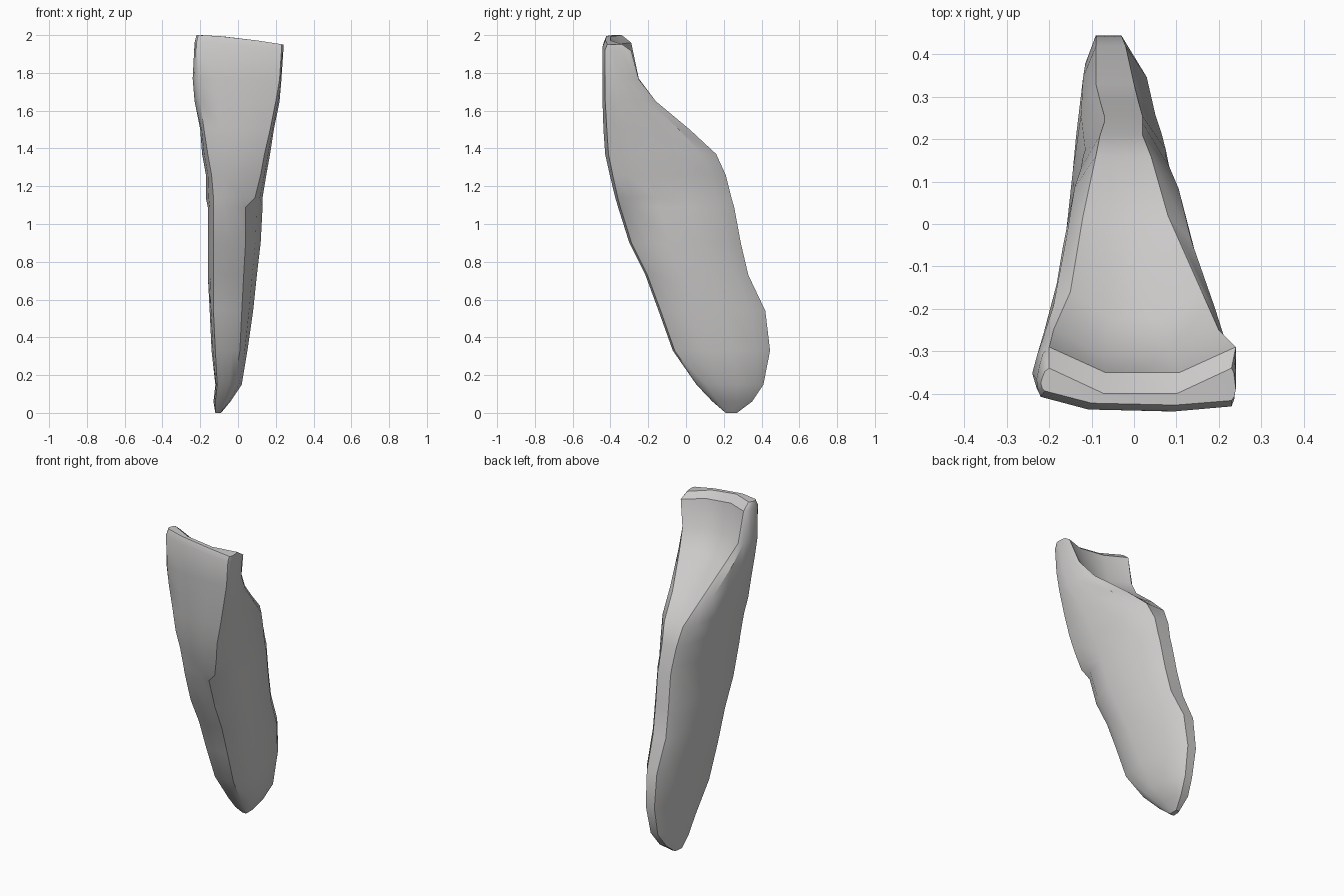
import bpy
import bmesh
import math

cube = bpy.data.objects.get("Cube")
if cube:
    bpy.data.objects.remove(cube, do_unlink=True)


def flat_material(name, colour):
    material = bpy.data.materials.new(name)
    material.use_nodes = True
    material.diffuse_color = colour
    shader = material.node_tree.nodes["Principled BSDF"]
    shader.inputs["Base Color"].default_value = colour
    return material


def mix(a, b, t):
    return a + (b - a) * t


# Cross-sections from crown to root tip, in hundredths:
# height, front y, back y, then right and left x at the front, middle and back
SECTIONS = [
    (200, -43, -34, -21, 23, -22, 24, -20, 23),
    (196, -44.5, -29, -22, 23, -23, 24, -20, 24),
    (177, -44.5, -25, -21, 22, -24, 23, -19, 20),
    (165, -44.5, -16, -20, 20, -23, 22, -15, 16),
    (150, -44, 2, -18, 17, -20, 19, -12, 8),
    (137, -43, 16, -16, 14, -19, 17, -9, 4),
    (126, -40.5, 21, -14, 12, -17, 15, -8, 2),
    (114, -37.5, 24, -13, 9, -17, 13, -7, 2),
    (109, -36, 25.5, -13, 4, -16, 13, -7, 2),
    (90, -30, 29, -13, 4, -16, 12, -8, 1),
    (73, -21.5, 33, -13, 3, -16, 10, -9, 0),
    (54, -14.5, 42, -13, 2, -15, 8, -9, -2),
    (33, -7, 44.5, -12, 1, -14, 5, -9, -3),
    (15, 5.5, 41, -11, -2, -12, 2, -9, -4),
    (6, 14, 35, -12, -6, -13, -4, -11, -6),
    (0, 21, 27, -12, -9, -12, -9, -11, -9),
]


def side_points(front_y, back_y, front_x, middle_x, back_x):
    """One flank of a section, running from the front corner to the back corner."""
    depth = back_y - front_y
    return [
        (front_x, front_y + depth * 0.02),
        (mix(front_x, middle_x, 0.65), front_y + depth * 0.14),
        (middle_x, front_y + depth * 0.36),
        (mix(middle_x, back_x, 0.22), front_y + depth * 0.62),
        (mix(middle_x, back_x, 0.5), front_y + depth * 0.87),
        (back_x, back_y),
    ]


def section_ring(row):
    """Closed outline of one section: bowed front, hollow behind the biting edge."""
    height, front, back, fr, fl, mr, ml, br, bl = (v / 100 for v in row)
    crown = min(1, max(0, (height - 1.1) / 0.4))
    hollow = 0.06 * min(1, max(0, (height - 1.45) / 0.2))
    left = side_points(front + 0.012 * crown, back, fl, ml, bl)
    right = side_points(front + 0.035 * crown, back, fr, mr, br)
    front_mid = [(mix(fr, fl, t), front + 0.01 * crown * (1 - t)) for t in (0.25, 0.7)]
    back_mid = [(mix(bl, br, t), back - hollow) for t in (0.3, 0.7)]
    return [(x, y, height) for x, y in front_mid + left + back_mid + right[::-1]]


# Tooth: loft the sections and close both ends
bm = bmesh.new()
rings = []
for row in SECTIONS:
    ring = []
    for x, y, z in section_ring(row):
        # The biting edge curves down towards the left
        slope = max(0, (x + 0.2) / 0.44) ** 1.5
        ring.append(bm.verts.new((x, y, z - 0.05 * slope * max(0, (z - 1.75) / 0.25))))
    rings.append(ring)

for upper, lower in zip(rings, rings[1:]):
    for i in range(len(upper)):
        j = (i + 1) % len(upper)
        bm.faces.new((upper[i], lower[i], lower[j], upper[j]))
bm.faces.new(rings[0])
bm.faces.new(rings[-1][::-1])
bmesh.ops.triangulate(bm, faces=[f for f in bm.faces if len(f.verts) > 4])
bmesh.ops.recalc_face_normals(bm, faces=bm.faces)

mesh = bpy.data.meshes.new("tooth")
bm.to_mesh(mesh)
bm.free()
tooth = bpy.data.objects.new("tooth", mesh)
bpy.context.collection.objects.link(tooth)
mesh.materials.append(flat_material("pale grey enamel", (0.6, 0.59, 0.585, 1)))

# Soft shading with crisp corners
bpy.context.view_layer.objects.active = tooth
tooth.select_set(True)
bpy.ops.object.shade_smooth_by_angle(angle=math.radians(35))
